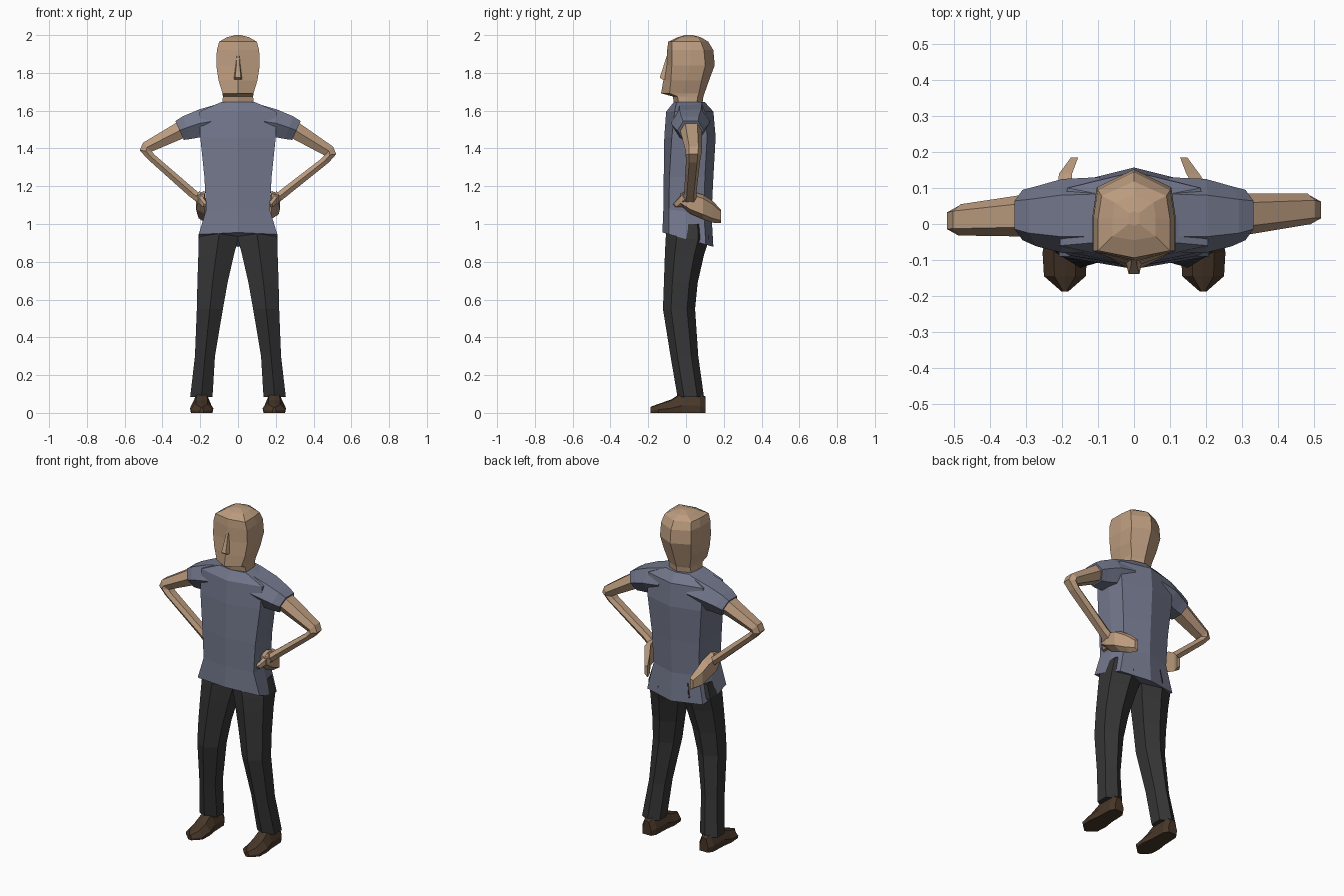
import bpy, bmesh


def mat(name, c):
    m = bpy.data.materials.new(name)
    m.diffuse_color = (*c, 1)
    return m


skin = mat("skin", (0.50, 0.33, 0.21))
cloth = mat("shirt_cloth", (0.17, 0.185, 0.26))
dark = mat("trouser_cloth", (0.035, 0.035, 0.035))
leather = mat("leather", (0.065, 0.038, 0.022))


def loft(name, rings, m):
    """Skin equal-sized rings of points with flat faces and capped ends."""
    bm = bmesh.new()
    vs = [[bm.verts.new(p) for p in r] for r in rings]
    n = len(rings[0])
    for a, b in zip(vs, vs[1:]):
        for i in range(n):
            j = (i + 1) % n
            bm.faces.new((a[i], a[j], b[j], b[i]))
    bm.faces.new(vs[0])
    bm.faces.new(vs[-1])
    bmesh.ops.recalc_face_normals(bm, faces=bm.faces)
    me = bpy.data.meshes.new(name)
    bm.to_mesh(me)
    bm.free()
    me.materials.append(m)
    ob = bpy.data.objects.new(name, me)
    bpy.context.collection.objects.link(ob)
    return ob


def body_ring(z, w, yf, yb, df, db, tilt=0.0, wb=0.9):
    """Eight-sided symmetric section; df/db set how far the corners fall back."""
    half = [(w, yf + df), (w, (yf + yb) / 2), (w * wb, yb - db)]
    pts = [(0, yf)] + half + [(0, yb)] + [(-x, y) for x, y in half[::-1]]
    return [(x, y, z + tilt * (y - yf)) for x, y in pts]


def limb_ring(s, xo, zo, xi, zi, y0, y1, dy=0, dz=0):
    """Six-sided limb section between an outer and an inner edge."""
    a, b, c = y0 + (y1 - y0) * .22, y0 + (y1 - y0) * .78, (y0 + y1) / 2
    xm, zm = (xo + xi) / 2, (zo + zi) / 2
    pts = [(xo, a, zo), (xo, b, zo), (xm, y1, zm), (xi, b, zi), (xi, a, zi), (xm, y0, zm)]
    return [(s * x, y + dy, z + dz) for x, y, z in pts]


# Head with neck
loft("head", [body_ring(*r) for r in [
    (1.62, .085, -.060, .085, .025, .03),
    (1.675, .080, -.070, .092, .025, .03),
    (1.692, .082, -.132, .098, .045, .03),
    (1.76, .103, -.120, .122, .040, .04),
    (1.84, .115, -.105, .152, .030, .05),
    (1.92, .112, -.100, .145, .025, .05),
    (1.965, .100, -.094, .118, .020, .04),
    (1.988, .060, -.045, .080, .010, .02),
    (2.00, .015, -.005, .035, .005, .005)]], skin)

# Nose wedge
loft("nose", [[(-w, -.09, z), (-w * .6, y, z), (w * .6, y, z), (w, -.09, z)] for z, w, y in
              [(1.765, .027, -.125), (1.775, .025, -.139), (1.84, .015, -.118), (1.89, .010, -.102)]], skin)

# Shirt body
loft("shirt", [body_ring(*r) for r in [
    (.955, .208, -.125, .145, .035, .04, -.28),
    (1.08, .168, -.120, .135, .030, .04, -.12),
    (1.25, .178, -.118, .145, .030, .045),
    (1.46, .200, -.115, .157, .040, .045),
    (1.595, .205, -.105, .145, .045, .045),
    (1.645, .090, -.065, .100, .015, .02)]], cloth)

# Sleeves, arms and hands; the left elbow sits a little higher and further forward
for s, side in ((1, "right"), (-1, "left")):
    dy, dz = (0, 0) if s > 0 else (-.03, .02)
    loft(side + "_sleeve", [limb_ring(s, *r) for r in [
        (.09, 1.640, .10, 1.46, -.080, .130),
        (.205, 1.607, .195, 1.46, -.080, .125),
        (.292, 1.570, .25, 1.45, -.062, .105),
        (.332, 1.545, .287, 1.445, -.045, .095)]], cloth)
    loft(side + "_arm", [
        limb_ring(s, .295, 1.555, .27, 1.462, -.035, .085),
        limb_ring(s, .503, 1.410, .46, 1.362, -.002, .085, dy, dz),
        limb_ring(s, .520, 1.370, .455, 1.362, -.002, .080, dy, dz),
        limb_ring(s, .480, 1.325, .44, 1.345, 0, .075, dy, dz),
        limb_ring(s, .262, 1.150, .225, 1.180, -.01, .055),
        limb_ring(s, .205, 1.105, .185, 1.145, -.02, .06)], skin)
    hx = .012 if s > 0 else -.015
    loft(side + "_hand", [[(s * (x - t - sk), y, z - h), (s * (x + t), y, z - h * .6),
                           (s * (x + t), y, z + h * .7), (s * (x - t), y, z + h)]
                          for x, y, z, t, h, sk in [
        (.195, -.03, 1.13, .018, .030, 0),
        (.200, .02, 1.115, .022, .060, 0),
        (.195, .09, 1.090, .020, .065, 0),
        (.175 - hx, .14, 1.065, .018, .058, 0),
        (.150 - hx, .185, 1.040, .010, .036, 0)]], skin)
    loft(side + "_thumb", [limb_ring(s, *r) for r in [
        (.230, 1.130, .205, 1.175, -.020, .04),
        (.185, 1.090, .175, 1.125, -.065, 0),
        (.140, 1.088, .140, 1.105, -.075, -.045)]], skin)

# Trouser legs and shoes
for s, side in ((1, "right"), (-1, "left")):
    legs = []
    for z, x0, x1, yf, yb in [(1.0, 0, .185, -.100, .115),
                              (.92, 0, .208, -.108, .122),
                              (.835, .022, .210, -.112, .095),
                              (.69, .055, .215, -.117, .062),
                              (.55, .080, .218, -.122, .048),
                              (.30, .122, .228, -.082, .065),
                              (.085, .135, .253, -.045, .095)]:
        d, cx = (yb - yf) * .25, (x0 + x1) / 2
        legs.append([(s * x, y, z) for x, y in [
            (cx, yf), (x1, yf + d), (x1, yb - d), (cx, yb), (x0, yb - d), (x0, yf + d)]])
    loft(side + "_trouser_leg", legs, dark)

    loft(side + "_shoe", [[(s * (.192 + k * w), y, h * t) for k, t in
                           [(-.92, 0), (-1, .35), (-.5, .92), (0, 1), (.5, .92), (1, .35), (.92, 0)]]
                          for y, w, h in [
        (.103, .030, .085), (.075, .048, .11), (-.02, .052, .11), (-.08, .062, .070),
        (-.145, .058, .048), (-.187, .010, .032)]], leather)
